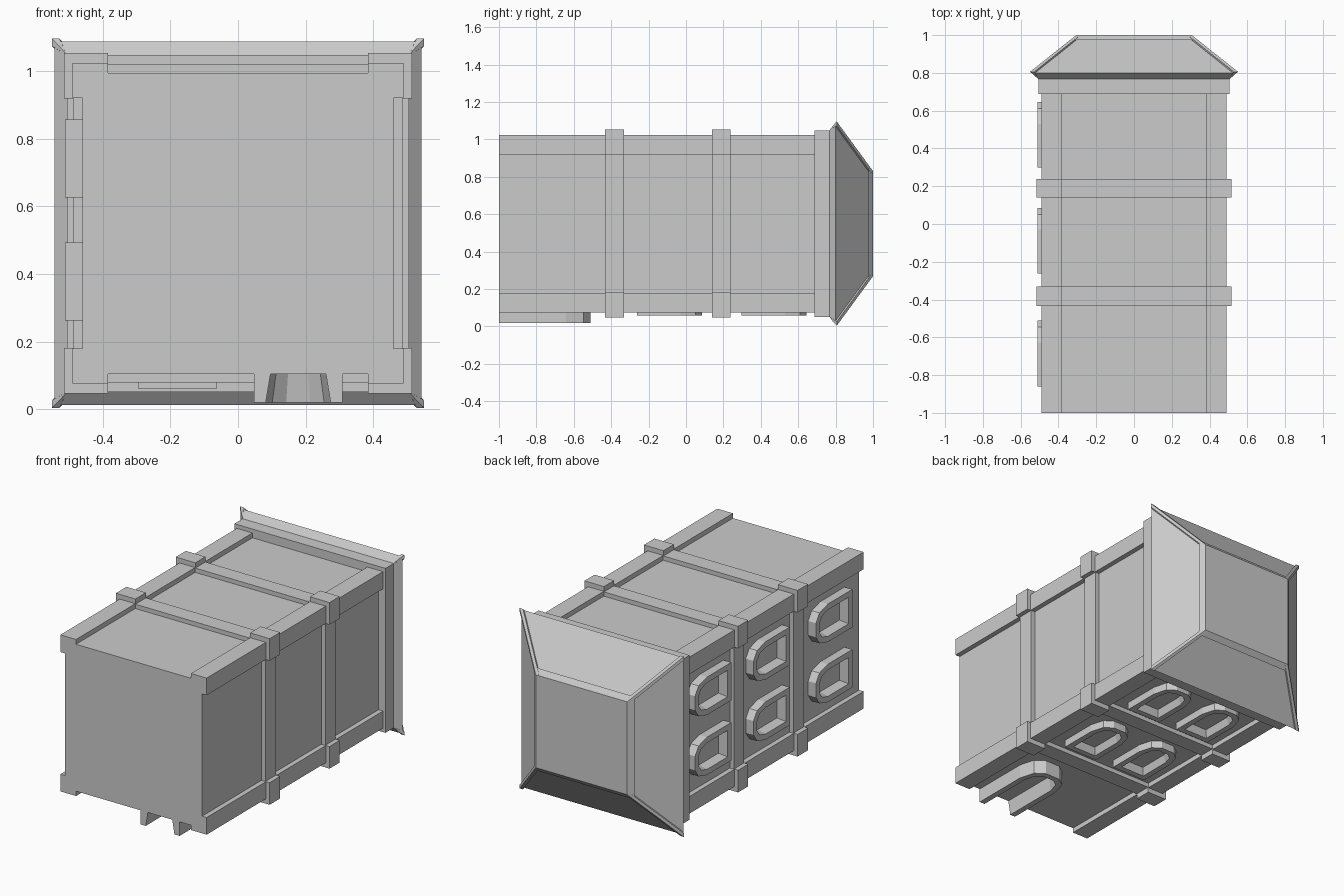
import bpy, bmesh
from mathutils import Vector

cube = bpy.data.objects.get("Cube")
if cube:
    bpy.data.objects.remove(cube, do_unlink=True)

CZ = 0.55  # height of the tower axis, which runs along y

stone = bpy.data.materials.new("grey_stone")
stone.use_nodes = True
GREY = (0.6, 0.6, 0.6, 1)
stone.diffuse_color = GREY
stone.node_tree.nodes["Principled BSDF"].inputs["Base Color"].default_value = GREY


def finish(bm, name):
    bmesh.ops.recalc_face_normals(bm, faces=bm.faces)
    mesh = bpy.data.meshes.new(name)
    bm.to_mesh(mesh)
    bm.free()
    mesh.materials.append(stone)
    ob = bpy.data.objects.new(name, mesh)
    bpy.context.collection.objects.link(ob)
    return ob


def loft(name, loops, caps=True, closed=True):
    """Skin a list of equal-length point loops."""
    bm = bmesh.new()
    rings = [[bm.verts.new(p) for p in loop] for loop in loops]
    n = len(rings[0])
    for a, b in zip(rings, rings[1:]):
        for i in range(n if closed else n - 1):
            j = (i + 1) % n
            bm.faces.new((a[i], a[j], b[j], b[i]))
    if caps:
        bm.faces.new(rings[0])
        bm.faces.new(rings[-1])
    return finish(bm, name)


def rect(hx, hz, y):
    return [(sx * hx, y, CZ + sz * hz) for sx, sz in ((1, 1), (-1, 1), (-1, -1), (1, -1))]


def hull(name, points):
    bm = bmesh.new()
    for p in points:
        bm.verts.new(p)
    bmesh.ops.convex_hull(bm, input=bm.verts)
    return finish(bm, name)


def box(name, lo, hi):
    return hull(name, [(x, y, z) for x in (lo[0], hi[0]) for y in (lo[1], hi[1])
                       for z in (lo[2], hi[2])])


CORNERS = [(sx, sz) for sx in (1, -1) for sz in (1, -1)]

# Main shaft with raised corner posts, as one extruded profile
quarter = [(.46, .37), (.49, .37), (.49, .474), (.385, .474), (.385, .445)]
profile = []
for sx, sz in ((1, 1), (-1, 1), (-1, -1), (1, -1)):
    part = quarter if sx * sz > 0 else quarter[::-1]
    profile += [(sx * x, sz * z) for x, z in part]
loft("tower_shaft", [[(x, y, CZ + z) for x, z in profile] for y in (-1, .7)])

# Floor bands with a block on each corner
for level, (y0, y1) in {"lower": (-.433, -.332), "upper": (.14, .237)}.items():
    loft(level + "_band", [rect(.487, .471, y) for y in (y0, y1)])
    for i, (sx, sz) in enumerate(CORNERS):
        box(f"{level}_band_block_{i + 1}", (sx * .384, y0, CZ + sz * .369),
            (sx * .515, y1, CZ + sz * .503))

# Cornice under the roof
loft("cornice", [rect(.506, .498, y) for y in (.688, .775)])

# Roof: recessed core, hip ribs at the corners and a flat cap
loft("roof_panels", [rect(.506, .498, .767), rect(.542, .537, .8),
                     rect(.306, .281, .988)])
loft("roof_cap", [rect(.336, .311, .975), rect(.306, .281, 1)])
W = .022
for i, (sx, sz) in enumerate(CORNERS):
    pts = []
    for x, z, y in ((.55, .546, .806), (.306, .281, 1)):
        pts += [(x, y, z), (x - W, y, z), (x, y, z - W),
                (x - W, y - .02, z - W)]
    pts.append((.506, .767, .498))
    hull(f"roof_hip_{i + 1}", [(sx * x, y, CZ + sz * z) for x, y, z in pts])

# Arched frames: u runs across the wall, y along the tower
ARCH = [(1, 0), (.8, .7), (.37, 1), (-.37, 1), (-.8, .7), (-1, 0)]


def arch_frame(name, place, u, y0, y1, half, depth, border=.035, door=False):
    def loop(inset, h):
        r = half - inset
        base = y0 if door else y0 + inset
        pts = [(r, base)] + [(r * a, y1 - half + r * b) for a, b in ARCH] + [(-r, base)]
        return [place(u + p, y, h) for p, y in pts]
    sink = border + .015
    loops = [loop(0, -.005), loop(0, depth), loop(border, depth), loop(sink, -.005)]
    loft(name, loops + loops[:1], caps=False, closed=not door)
    if door:
        # Close the two jamb ends
        for side, k in (("left", 0), ("right", -1)):
            bm = bmesh.new()
            bm.faces.new([bm.verts.new(l[k]) for l in loops])
            finish(bm, f"door_{side}_jamb_end")


def on_right(u, y, h):
    return Vector((-.46 - h, y, u))


def on_bottom(u, y, h):
    return Vector((u, y, .105 - h))


ROWS = [(-.86, -.512), (-.262, .085), (.298, .645)]
for r, (y0, y1) in enumerate(ROWS):
    for c, z in enumerate((.378, .742)):
        arch_frame(f"side_window_{r + 1}_{c + 1}", on_right, z, y0, y1, .115, .052)
for r, (y0, y1) in enumerate(ROWS[1:]):
    for c, x in enumerate((-.179, .179)):
        arch_frame(f"front_window_{r + 1}_{c + 1}", on_bottom, x, y0, y1, .115, .045)
arch_frame("door_frame", on_bottom, .178, -1, -.51, .131, .085, door=True)
